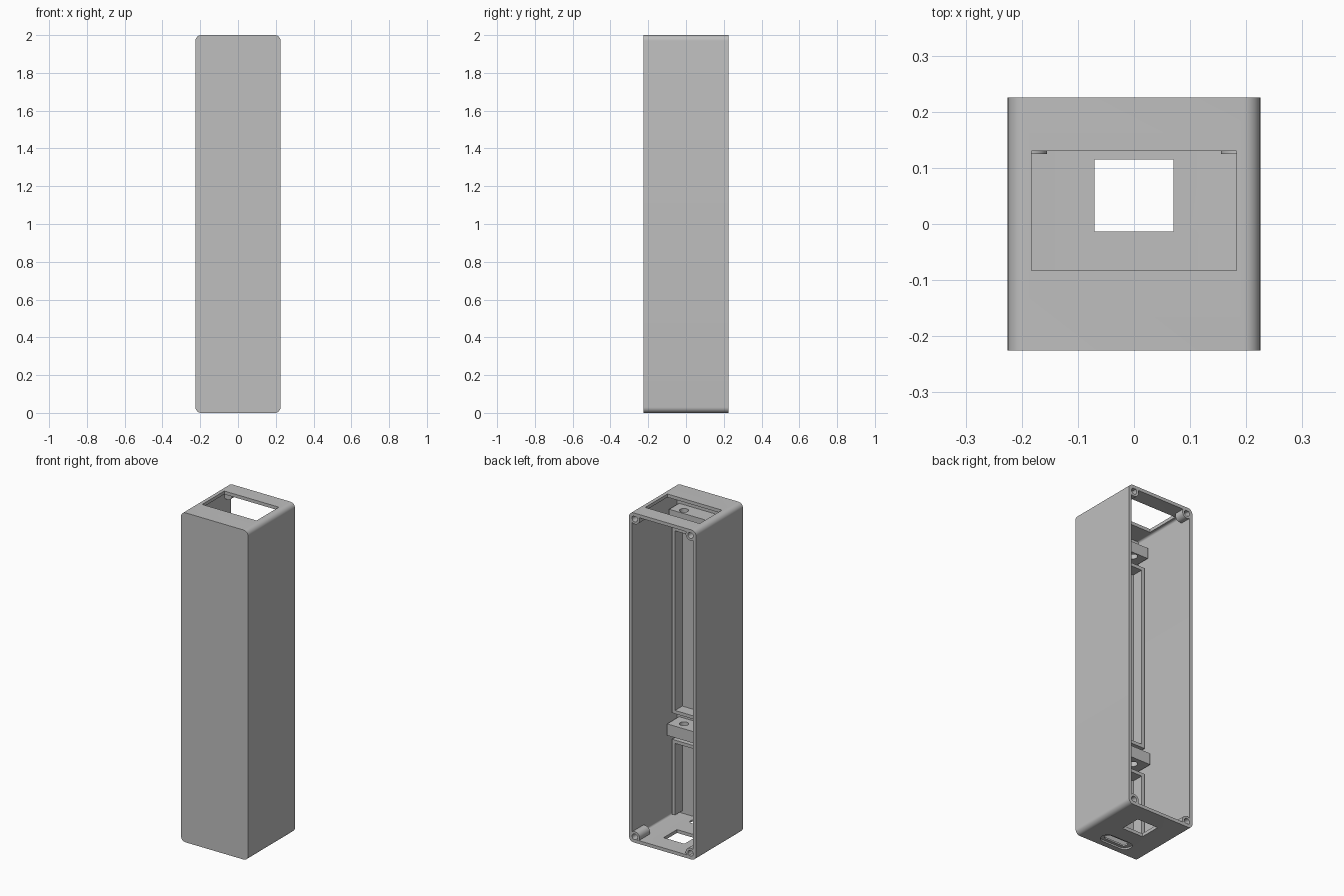
import bpy, bmesh, math
from mathutils import Matrix

cube = bpy.data.objects.get("Cube")
if cube:
    bpy.data.objects.remove(cube, do_unlink=True)

grey = bpy.data.materials.new("plain grey")
grey.use_nodes = True
colour = (0.52, 0.52, 0.52, 1)
grey.diffuse_color = colour
grey.node_tree.nodes["Principled BSDF"].inputs["Base Color"].default_value = colour


def make(name, bm):
    bmesh.ops.recalc_face_normals(bm, faces=bm.faces)
    mesh = bpy.data.meshes.new(name)
    bm.to_mesh(mesh)
    bm.free()
    mesh.materials.append(grey)
    obj = bpy.data.objects.new(name, mesh)
    bpy.context.collection.objects.link(obj)
    return obj


def box(name, xs, ys, zs, radius=0, axis=1, segments=8):
    """Block between limits, with the edges along one axis rounded."""
    bm = bmesh.new()
    bmesh.ops.create_cube(bm, size=1)
    for v in bm.verts:
        for i, (lo, hi) in enumerate((xs, ys, zs)):
            v.co[i] = lo if v.co[i] < 0 else hi
    if radius:
        edges = [e for e in bm.edges
                 if abs(e.verts[0].co[axis] - e.verts[1].co[axis]) > 1e-5
                 and all(abs(e.verts[0].co[k] - e.verts[1].co[k]) < 1e-6
                         for k in range(3) if k != axis)]
        bmesh.ops.bevel(bm, geom=edges, offset=radius, segments=segments,
                        affect='EDGES', profile=0.5)
    return make(name, bm)


def rod(name, centre, radius, length, axis):
    bm = bmesh.new()
    bmesh.ops.create_cone(bm, cap_ends=True, segments=32, radius1=radius,
                          radius2=radius, depth=length)
    turn = Matrix.Rotation(math.pi / 2, 4, 'X') if axis == 'Y' else Matrix()
    bm.transform(Matrix.Translation(centre) @ turn)
    return make(name, bm)


def cut(obj, cutters):
    """Subtract each cutter, bake the result and remove the cutters."""
    for c in cutters:
        c.hide_render = True
        m = obj.modifiers.new("cut", 'BOOLEAN')
        m.operation, m.solver, m.object = 'DIFFERENCE', 'EXACT', c
    bpy.context.view_layer.update()
    mesh = bpy.data.meshes.new_from_object(
        obj.evaluated_get(bpy.context.evaluated_depsgraph_get()))
    obj.modifiers.clear()
    obj.data = mesh
    for c in cutters:
        bpy.data.objects.remove(c, do_unlink=True)
    return obj


H, T, TALL = 0.225, 0.02, 2.0
IN = H - T

# Case: rounded tube closed at the front and open at the back
case = box("case_shell", (-H, H), (-H, H), (0, TALL), 0.03)
cut(case, [
    box("cavity", (-IN, IN), (-IN, H + 0.1), (T, TALL - T), 0.012),
    box("top_window", (-0.183, 0.183), (-0.083, 0.13), (1.9, 2.1)),
    box("base_hole", (-0.07, 0.07), (-0.013, 0.115), (-0.1, 0.1)),
    box("slot_recess", (-0.1, 0.1), (-0.19, -0.11), (-0.1, 0.01), 0.039, 2),
    box("slot_hole", (-0.075, 0.075), (-0.172, -0.128), (-0.1, 0.1), 0.021, 2),
])

# Screw bosses in the four back corners
for side, sx in (("left", 1), ("right", -1)):
    for level, z, length in (("lower", 0.035, 0.1), ("upper", TALL - 0.035, 0.06)):
        x = sx * 0.187
        boss = rod(f"{level}_{side}_screw_boss", (x, H - 0.0005 - length / 2, z),
                   0.032, length, 'Y')
        cut(boss, [rod("screw_hole", (x, H, z), 0.018, length * 1.5, 'Y')])

# Drilled brackets on the inside of the front wall
for name, z0, z1, back in (("lower", 0.53, 0.6, -0.09), ("upper", 1.83, 1.895, -0.11)):
    bracket = box(f"{name}_bracket", (-0.19, 0.19), (-IN - 0.005, back), (z0, z1))
    cut(bracket, [rod("bracket_hole", (s * 0.115, -0.145, z0), 0.025, 0.3, 'Z')
                  for s in (-1, 1)])

# Raised frames on the inside of the front wall
RIB = (-IN - 0.005, -0.135)
for name, z0, z1, closed in (("lower", 0.035, 0.49, False), ("upper", 0.65, 1.78, True)):
    floor = z0 + 0.02 if closed else z0 - 0.1
    frame = box(f"{name}_frame", (-0.189, 0.189), RIB, (z0, z1))
    cut(frame, [box("frame_opening", (-0.168, 0.168), (-0.3, 0), (floor, z1 - 0.02))])

# Smooth the rounded surfaces, keep the edges crisp
bpy.ops.object.select_all(action='DESELECT')
for obj in bpy.context.collection.objects:
    if obj.type == 'MESH' and grey.name in obj.data.materials:
        obj.select_set(True)
        bpy.context.view_layer.objects.active = obj
bpy.ops.object.shade_smooth_by_angle(angle=math.radians(30))
